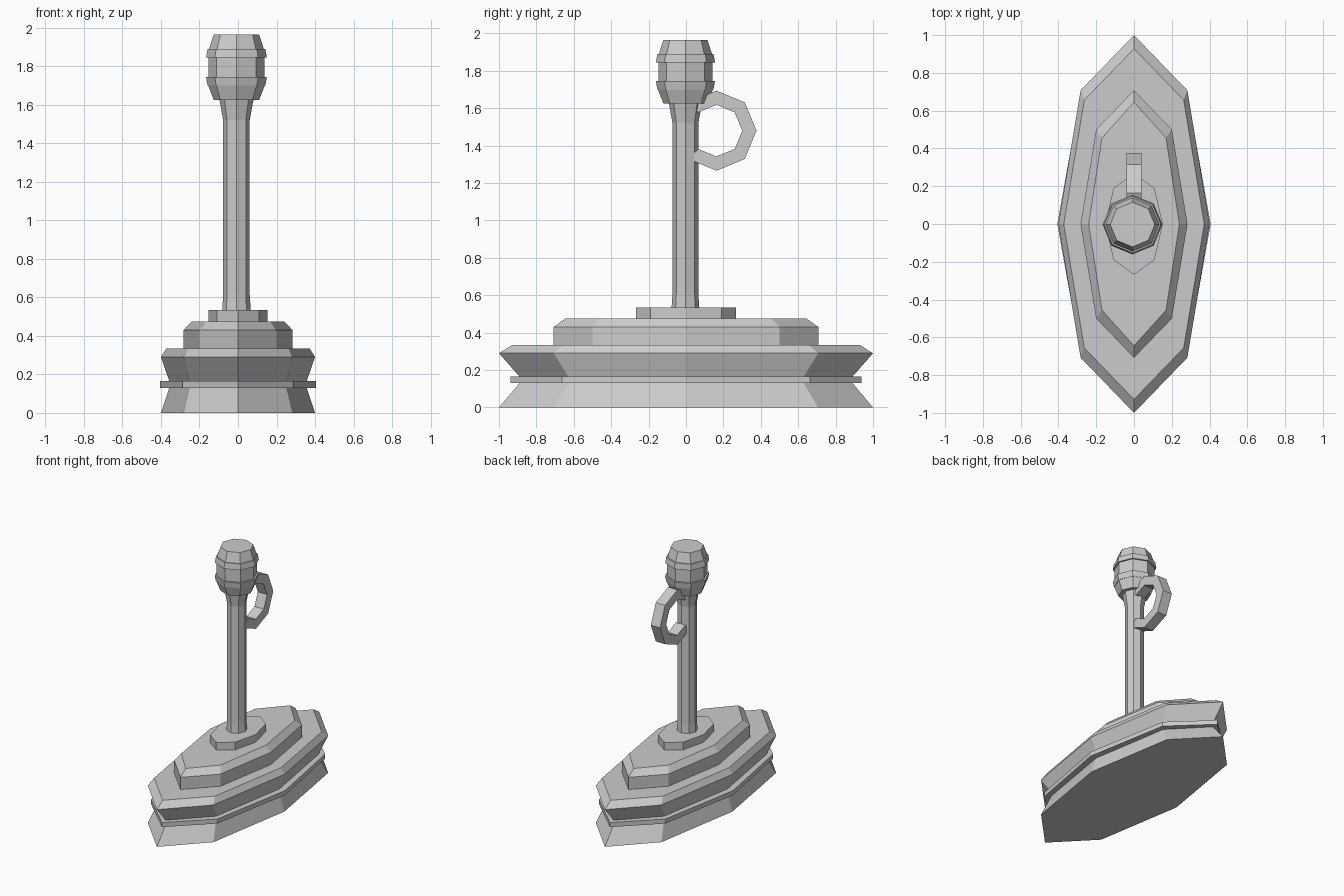
import bpy, bmesh, math

if "Cube" in bpy.data.objects:
    bpy.data.objects.remove(bpy.data.objects["Cube"])


def make(name, bm):
    bmesh.ops.recalc_face_normals(bm, faces=bm.faces)
    me = bpy.data.meshes.new(name)
    bm.to_mesh(me)
    bm.free()
    ob = bpy.data.objects.new(name, me)
    bpy.context.collection.objects.link(ob)
    return ob


def lathe(name, profile, center=(0, 0), n=8):
    """Stack n-sided rings; profile rows are (x radius, y radius, z)."""
    bm = bmesh.new()
    rings = []
    for rx, ry, z in profile:
        rings.append([bm.verts.new((center[0] + rx * math.cos(2 * math.pi * i / n),
                                    center[1] + ry * math.sin(2 * math.pi * i / n), z))
                      for i in range(n)])
    for a, b in zip(rings, rings[1:]):
        for i in range(n):
            j = (i + 1) % n
            bm.faces.new((a[i], a[j], b[j], b[i]))
    bm.faces.new(rings[0])
    bm.faces.new(rings[-1])
    return make(name, bm)


def round_rows(rows):
    return [(r, r, z) for r, z in rows]


# Long stepped base with a waist band
lathe("base_lower", [(.40, 1.0, 0), (.357, .89, .13)])
lathe("base_band", [(.406, .938, .13), (.406, .938, .165)])
lathe("base_upper", [(.357, .89, .165), (.40, 1.0, .29), (.372, .928, .335)])
lathe("base_step", [(.283, .708, .335), (.283, .708, .43), (.24, .645, .475)])
lathe("pole_socket", [(.153, .268, .475), (.153, .268, .535)])

# Pole with a flared neck
C = (-.008, -.003)
lathe("pole", round_rows([(.074, .535), (.069, .61), (.069, 1.52), (.088, 1.625)]), C)

# Head with two raised bands
lathe("head", round_rows([(.118, 1.625), (.147, 1.70), (.150, 1.70), (.158, 1.745),
                          (.145, 1.745), (.145, 1.845), (.158, 1.845), (.150, 1.89),
                          (.142, 1.89), (.118, 1.965)]), C)

# Open octagonal loop handle on the back
bm = bmesh.new()
sections = []
for k in range(-3, 4):
    a = k * math.pi / 4
    sections.append([bm.verts.new((x, .163 + r * math.cos(a), 1.48 + r * math.sin(a)))
                     for r, x in ((.214, -.04), (.214, .04), (.138, .04), (.138, -.04))])
for s, t in zip(sections, sections[1:]):
    for i in range(4):
        j = (i + 1) % 4
        bm.faces.new((s[i], s[j], t[j], t[i]))
bm.faces.new(sections[0])
bm.faces.new(sections[-1])
make("loop_handle", bm)
